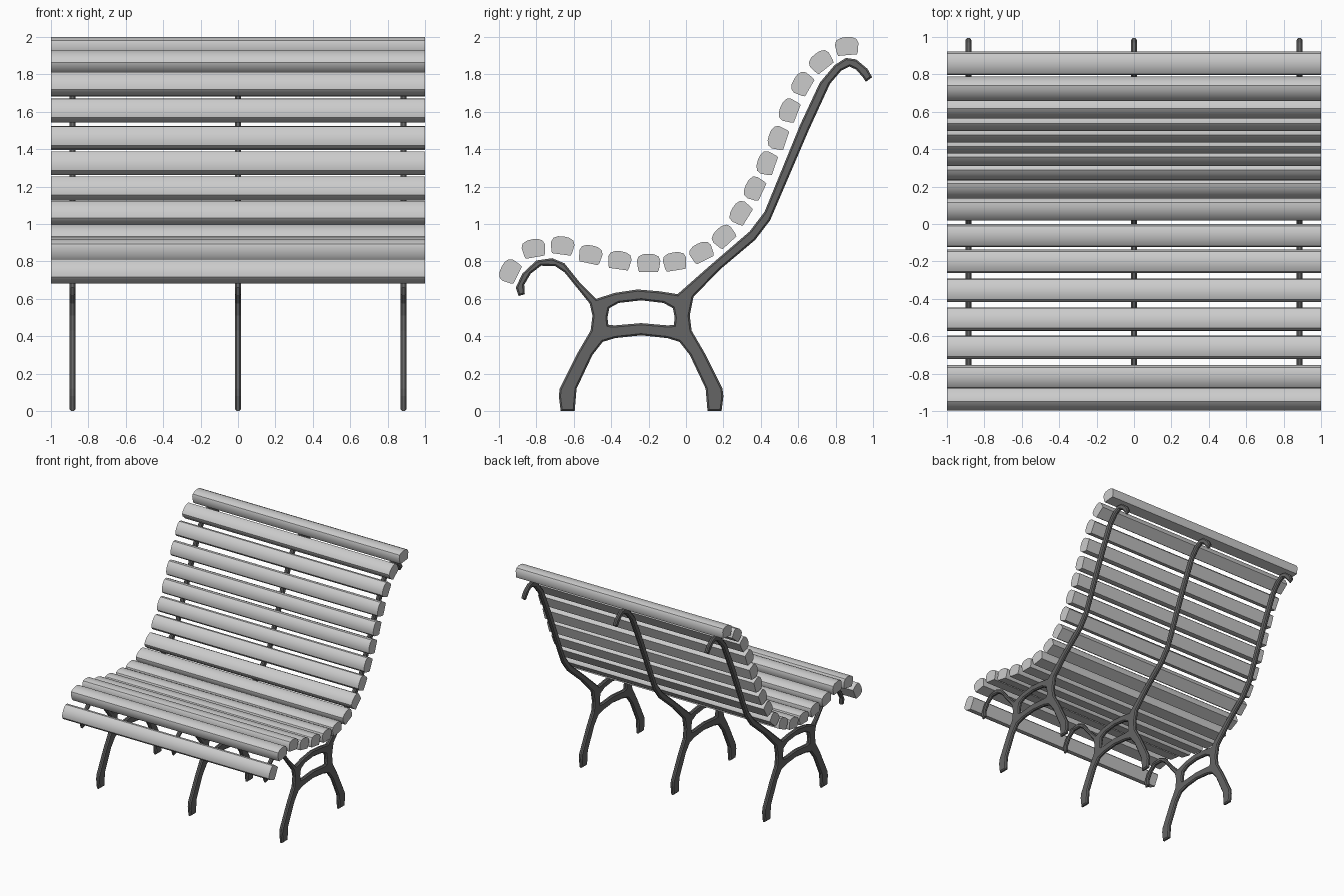
import bpy, bmesh, math

if "Cube" in bpy.data.objects:
    bpy.data.objects.remove(bpy.data.objects["Cube"])

# ---------- slats: (y, z, tilt in degrees), front lip to top of the back ----------
SLATS = [(-.943, .748, 63), (-.815, .87, 10), (-.66, .885, -8), (-.51, .837, -12),
         (-.355, .806, -8), (-.2, .792, 0), (-.06, .80, 9), (.082, .85, 26),
         (.20, .935, 43), (.29, 1.06, 58), (.365, 1.19, 65), (.43, 1.325, 71),
         (.49, 1.46, 71), (.55, 1.607, 69), (.62, 1.75, 60), (.72, 1.87, 38),
         (.86, 1.951, 5)]
HALF = [(.05, -.048), (.056, -.035), (.063, .012), (.054, .034), (.03, .046)]
PROFILE = HALF + [(0, .049)] + [(-a, b) for a, b in reversed(HALF)]


def make_slat(i, y, z, tilt):
    c, s = math.cos(math.radians(tilt)), math.sin(math.radians(tilt))
    bm = bmesh.new()
    ends = [[bm.verts.new((x, y + a * c - b * s, z + a * s + b * c)) for a, b in PROFILE]
            for x in (-1, 1)]
    n = len(PROFILE)
    for k in range(n):
        j = (k + 1) % n
        bm.faces.new((ends[0][k], ends[0][j], ends[1][j], ends[1][k]))
    for e in ends:
        bm.faces.new(e)
    bmesh.ops.recalc_face_normals(bm, faces=bm.faces)
    me = bpy.data.meshes.new("slat")
    bm.to_mesh(me)
    bm.free()
    ob = bpy.data.objects.new(("seat_slat_" if i < 8 else "back_slat_") + str(i + 1), me)
    bpy.context.collection.objects.link(ob)
    bpy.ops.object.select_all(action='DESELECT')
    bpy.context.view_layer.objects.active = ob
    ob.select_set(True)
    bpy.ops.object.shade_smooth_by_angle(angle=math.radians(35))


for i, s in enumerate(SLATS):
    make_slat(i, *s)

# ---------- iron side frame outline in (y, z) ----------
MID = -.24
# front scroll, from the leg joint round the tip to the crossbar
SCROLL = [(-.515, .575), (-.65, .742), (-.70, .775), (-.775, .777), (-.83, .735),
          (-.865, .675), (-.862, .625), (-.895, .615), (-.91, .66), (-.875, .735),
          (-.80, .805), (-.715, .817), (-.65, .79), (-.57, .69), (-.48, .60)]
# crossbar top, then up the back, round the top hook and down again
BACK = [(-.38, .632), (-.26, .65), (-.14, .64), (-.045, .625), (.125, .775),
        (.34, .96), (.42, 1.065), (.61, 1.53), (.715, 1.755), (.795, 1.85),
        (.855, 1.888), (.91, 1.88), (.97, 1.83), (.995, 1.785), (.962, 1.76),
        (.945, 1.785), (.91, 1.825), (.875, 1.842), (.83, 1.82), (.77, 1.75),
        (.66, 1.51), (.45, 1.02), (.37, .915), (.18, .755), (.04, .61)]
# rear leg; the front leg is its mirror image
LEG = [(.02, .51), (.03, .43), (.10, .31), (.195, .12), (.2, .08), (.19, 0),
       (.115, 0), (.105, .12), (.02, .30), (-.035, .37), (-.10, .39)]
FRONT_LEG = [(2 * MID - a, b) for a, b in reversed(LEG)]
OUTLINE = BACK + LEG + [(MID, .405)] + FRONT_LEG + SCROLL
# opening between the two crossbars
HR = [(-.12, .578), (-.07, .55), (-.06, .50), (-.065, .46), (-.10, .458)]
HOLE = [(MID, .592)] + HR + [(MID, .47)] + [(2 * MID - a, b) for a, b in reversed(HR)]

BEVEL = .009
cu = bpy.data.curves.new("frame", 'CURVE')
cu.dimensions = '2D'
cu.fill_mode = 'BOTH'
cu.extrude = .007
cu.bevel_depth = BEVEL
cu.bevel_resolution = 0
cu.offset = -BEVEL
for pts in (OUTLINE, HOLE):
    sp = cu.splines.new('POLY')
    sp.points.add(len(pts) - 1)
    for p, (a, b) in zip(sp.points, pts):
        p.co = (a, b, 0, 1)
    sp.use_cyclic_u = True
tmp = bpy.data.objects.new("frame_curve", cu)
bpy.context.collection.objects.link(tmp)
dg = bpy.context.evaluated_depsgraph_get()
frame = bpy.data.meshes.new_from_object(tmp.evaluated_get(dg))
bpy.data.objects.remove(tmp)

# stand the flat plate up in the y-z plane and weld it
bm = bmesh.new()
bm.from_mesh(frame)
for v in bm.verts:
    v.co = (v.co.z, v.co.x, v.co.y)
bmesh.ops.remove_doubles(bm, verts=bm.verts, dist=.0003)
bmesh.ops.recalc_face_normals(bm, faces=bm.faces)
for f in bm.faces:
    f.smooth = False
bm.to_mesh(frame)
bm.free()

dark = bpy.data.materials.new("dark_iron")
dark.diffuse_color = (.13, .13, .13, 1)
dark.use_nodes = True
dark.node_tree.nodes["Principled BSDF"].inputs["Base Color"].default_value = dark.diffuse_color
frame.materials.clear()
frame.materials.append(dark)
for name, x in (("left", -.885), ("middle", 0), ("right", .885)):
    ob = bpy.data.objects.new(name + "_iron_frame", frame)
    ob.location.x = x
    bpy.context.collection.objects.link(ob)
